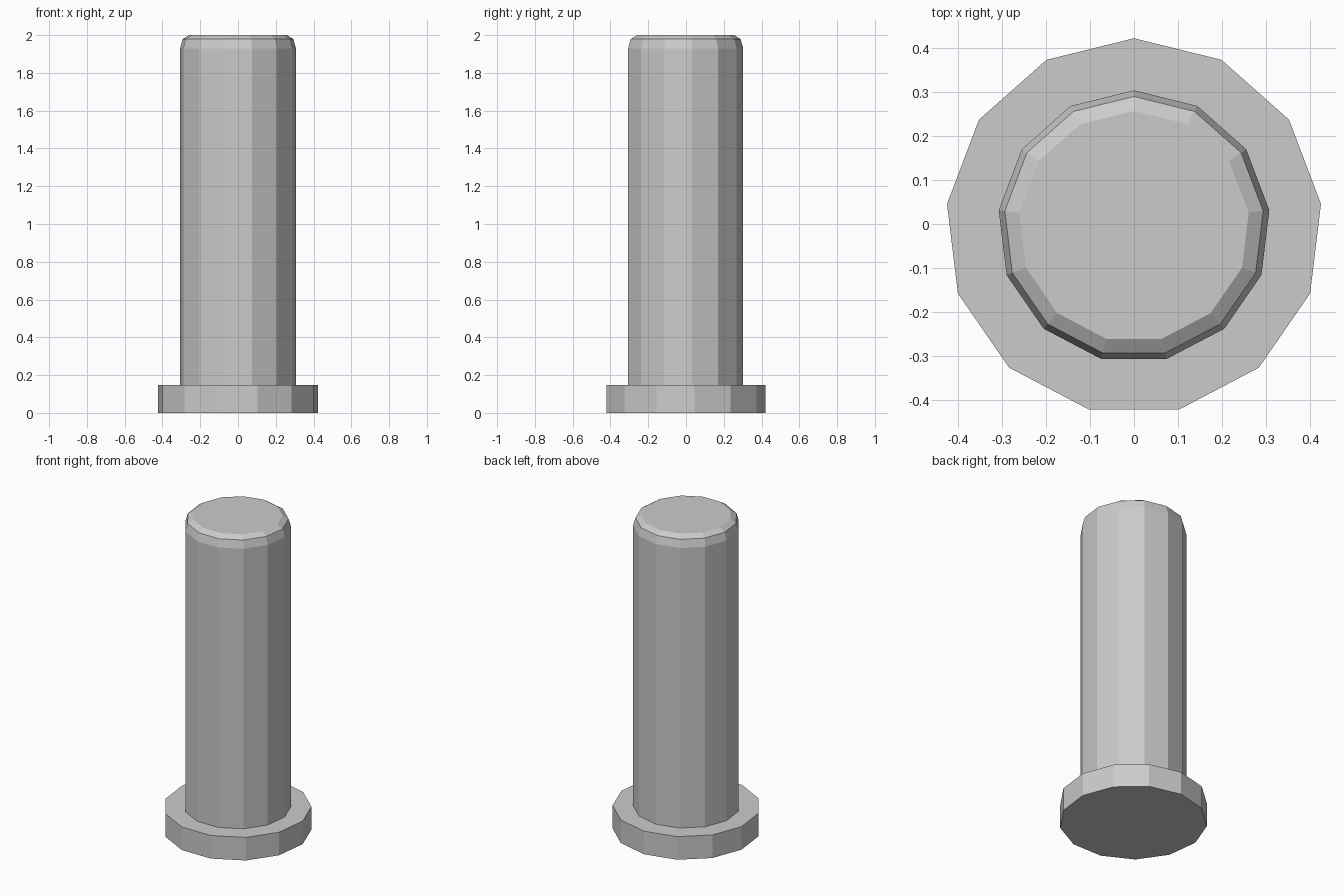
import bpy, bmesh
from math import sin, cos, tau

if "Cube" in bpy.data.objects:
    bpy.data.objects.remove(bpy.data.objects["Cube"])

SIDES = 13
CENTRE_Y = -0.006  # odd-sided rings: shift so the bounds are centred

# Profile (radius, height): flange, shaft, rounded tip
PROFILE = [
    (0.427, 0.0), (0.427, 0.147),
    (0.309, 0.147), (0.309, 1.93),
    (0.295, 1.979), (0.262, 2.0),
]


def lathe(name, profile):
    bm = bmesh.new()
    angles = [tau * i / SIDES for i in range(SIDES)]
    rings = [[bm.verts.new((-r * sin(a), CENTRE_Y + r * cos(a), z)) for a in angles]
             for r, z in profile]
    for low, high in zip(rings, rings[1:]):
        for i in range(SIDES):
            j = (i + 1) % SIDES
            bm.faces.new((low[i], low[j], high[j], high[i]))
    # End caps
    bm.faces.new(rings[0][::-1])
    bm.faces.new(rings[-1])
    bmesh.ops.recalc_face_normals(bm, faces=bm.faces)
    mesh = bpy.data.meshes.new(name)
    bm.to_mesh(mesh)
    bm.free()
    obj = bpy.data.objects.new(name, mesh)
    bpy.context.collection.objects.link(obj)
    return obj


# Flanged pin, flat shaded
lathe("flanged_pin", PROFILE)
